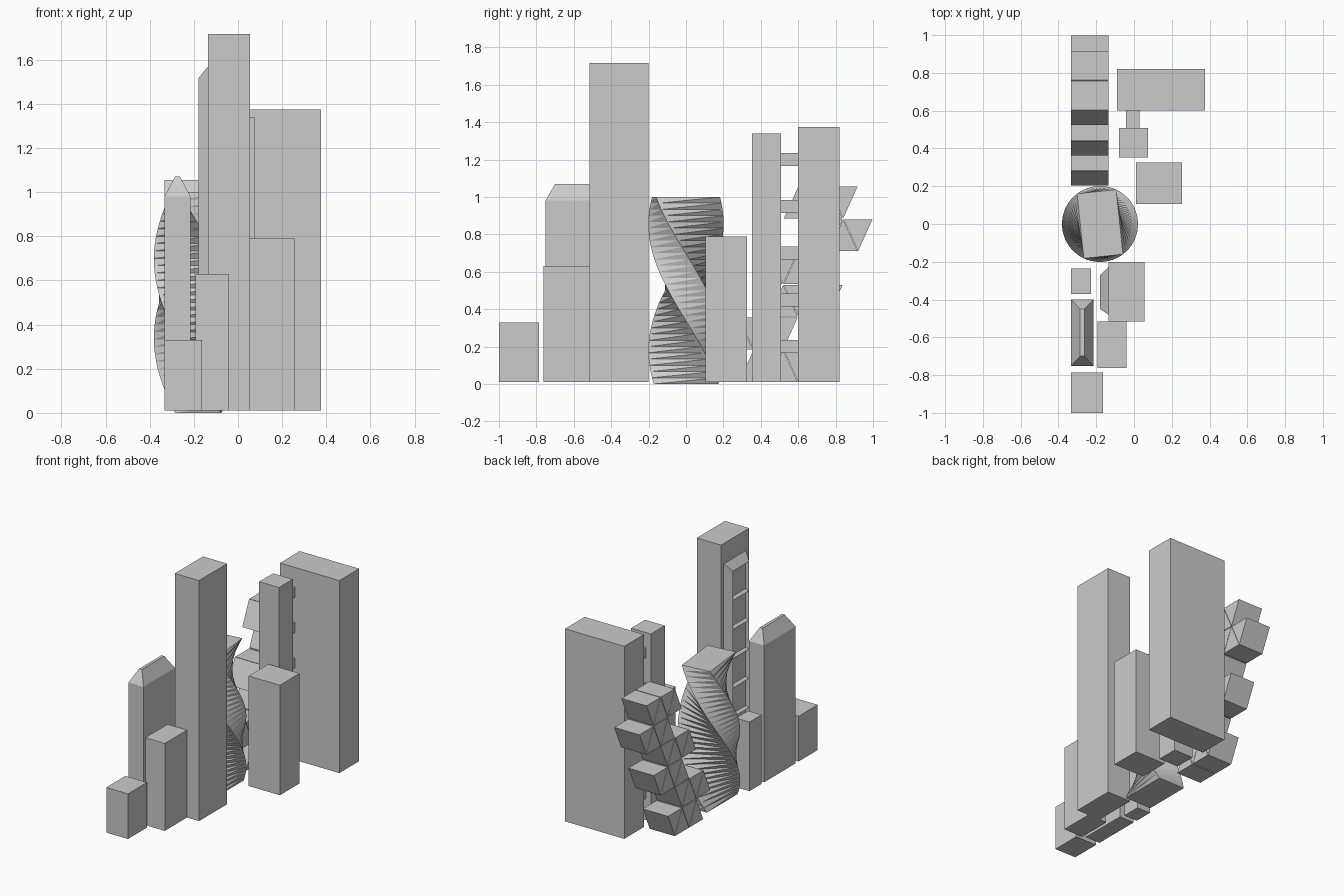
import bpy, bmesh, math
from mathutils import Vector

if "Cube" in bpy.data.objects:
    bpy.data.objects.remove(bpy.data.objects["Cube"])


def loft(name, loops, tris=False, inset_rows=None):
    """Join equal-sized point loops with side faces and close both ends."""
    bm = bmesh.new()
    rings = [[bm.verts.new(p) for p in loop] for loop in loops]
    n = len(rings[0])
    for a, b in zip(rings, rings[1:]):
        for i in range(n):
            j = (i + 1) % n
            if tris:
                bm.faces.new((a[i], a[j], b[j]))
                bm.faces.new((a[i], b[j], b[i]))
            else:
                bm.faces.new((a[i], a[j], b[j], b[i]))
    bm.faces.new(rings[0][::-1])
    bm.faces.new(rings[-1])
    bmesh.ops.recalc_face_normals(bm, faces=bm.faces)
    if inset_rows:
        for z in inset_rows:
            bmesh.ops.bisect_plane(bm, geom=bm.verts[:] + bm.edges[:] + bm.faces[:],
                                   plane_co=(0, 0, z), plane_no=(0, 0, 1))
        bm.normal_update()
        panes = [f for f in bm.faces if f.normal.x < -0.99]
        bmesh.ops.inset_individual(bm, faces=panes, thickness=0.02, depth=-0.02)
    mesh = bpy.data.meshes.new(name)
    bm.to_mesh(mesh)
    bm.free()
    obj = bpy.data.objects.new(name, mesh)
    bpy.context.collection.objects.link(obj)
    return obj


def rect(x0, x1, y0, y1, z):
    return [(x0, y0, z), (x1, y0, z), (x1, y1, z), (x0, y1, z)]


def box(name, x0, x1, y0, y1, z0, z1):
    return loft(name, [rect(x0, x1, y0, y1, z0), rect(x0, x1, y0, y1, z1)])


G = 0.01

# plain block towers
box("wide_slab_tower", -0.09, 0.375, 0.60, 0.82, G, 1.375)
box("slim_lift_tower", -0.08, 0.075, 0.352, 0.507, G, 1.34)
box("mid_block", 0.01, 0.255, 0.105, 0.325, G, 0.79)
box("tallest_tower", -0.135, 0.055, -0.515, -0.20, G, 1.715)
box("front_block", -0.193, -0.04, -0.763, -0.515, G, 0.63)
box("corner_block", -0.333, -0.163, -1.0, -0.787, G, 0.33)
box("small_block", -0.333, -0.227, -0.37, -0.235, G, 0.50)

# bridges linking slim tower to slab tower
for k in range(5):
    z = 0.165 + 0.25 * k
    box("sky_bridge", -0.042, 0.028, 0.507, 0.60, z, z + 0.07)

# tower with truncated hip roof
loft("hip_roof_tower", [
    rect(-0.333, -0.215, -0.752, -0.40, G),
    rect(-0.333, -0.215, -0.752, -0.40, 0.98),
    rect(-0.285, -0.263, -0.70, -0.45, 1.07)])

# tapered bay with recessed windows on the left side of the tallest tower
def bay_loop(x, y0, y1, z0, z1):
    return [(x, y0, z0), (x, y1, z0), (x, y1, z1), (x, y0, z1)]

loft("window_bay", [bay_loop(-0.135, -0.48, -0.23, G, 1.57),
                    bay_loop(-0.18, -0.45, -0.27, G + 0.055, 1.515)],
     inset_rows=[0.065 + 1.45 * k / 7 for k in range(1, 7)])

# twisted tower, half a turn clockwise going up
STEPS = 30
loops = []
for k in range(STEPS + 1):
    a = -math.radians(174) * k / STEPS
    c, s = math.cos(a), math.sin(a)
    loops.append([(-0.18 + x * c - y * s, x * s + y * c, k / STEPS)
                  for x, y in ((-0.104, -0.172), (0.104, -0.172),
                               (0.104, 0.172), (-0.104, 0.172))])
loft("twisted_tower", loops, tris=True)

# stepped stack of triangular prism pods, four per storey
H, HALF = 0.17, 0.077
for row, left in enumerate((0.28, 0.20, 0.44, 0.36, 0.60, 0.52)):
    z0 = G + 0.175 * row
    for k in range(4):
        yc = left + 0.08 * (k + 1)
        base, tip = (z0, z0 + H) if k % 2 == 0 else (z0 + H, z0)
        tri = [(yc - HALF, base), (yc + HALF, base), (yc, tip)]
        loft("prism_pod", [[(x, y, z) for y, z in tri] for x in (-0.333, -0.135)])
